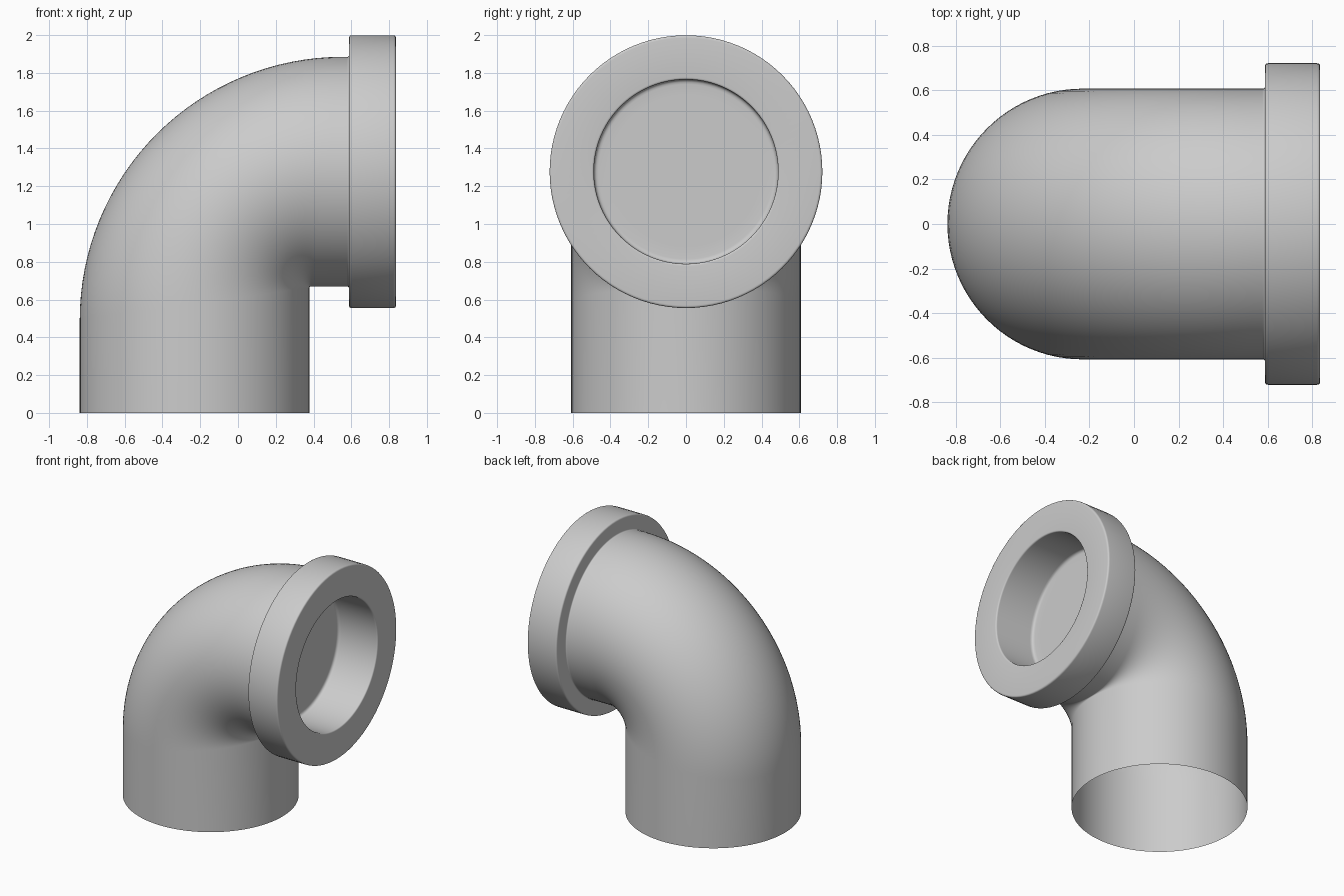
import bpy, bmesh, math
from mathutils import Vector

if "Cube" in bpy.data.objects:
    bpy.data.objects.remove(bpy.data.objects["Cube"])

SEG = 96            # sides around pipe and collar
PIPE_R = 0.608      # pipe radius
CX = -0.23          # x of the vertical axis
CZ = 1.277          # z of the horizontal axis


def skin(name, rings, cap_end=False):
    """Join equal closed rings of points into a smooth tube."""
    bm = bmesh.new()
    rows = [[bm.verts.new(p) for p in ring] for ring in rings]
    for a, b in zip(rows, rows[1:]):
        for i in range(SEG):
            j = (i + 1) % SEG
            bm.faces.new((a[i], a[j], b[j], b[i]))
    if cap_end:
        bm.faces.new(rows[-1])
    bmesh.ops.recalc_face_normals(bm, faces=bm.faces[:])
    mesh = bpy.data.meshes.new(name)
    bm.to_mesh(mesh)
    bm.free()
    obj = bpy.data.objects.new(name, mesh)
    bpy.context.collection.objects.link(obj)
    bpy.context.view_layer.objects.active = obj
    obj.select_set(True)
    bpy.ops.object.shade_smooth_by_angle(angle=math.radians(35))
    obj.select_set(False)
    return obj


def rounded(points, steps=4):
    """Round the corners of a profile of (x, r, corner size)."""
    out = []
    for k, (x, r, size) in enumerate(points):
        p = Vector((x, r))
        if size == 0:
            out.append(p)
            continue
        a = p + (Vector(points[k - 1][:2]) - p).normalized() * size
        b = p + (Vector(points[k + 1][:2]) - p).normalized() * size
        for s in range(steps + 1):
            t = s / steps
            out.append(a * (1 - t) ** 2 + p * 2 * t * (1 - t) + b * t * t)
    return out


angles = [2 * math.pi * i / SEG for i in range(SEG)]

# Elbow pipe: tight inner corner, wide outer sweep, open at the bottom
BEND = 32


def pipe_point(a, k):
    x = CX + PIPE_R * math.cos(a)
    y = PIPE_R * math.sin(a)
    z = CZ - PIPE_R * math.cos(a)
    radius = 0.006 + 1.14 * PIPE_R * (1 - math.cos(a))
    if k < 0:
        return (x, y, 0)
    if k > BEND:
        return (0.60, y, z)
    t = math.pi / 2 * k / BEND
    return (x + radius * (1 - math.cos(t)), y, z - radius * (1 - math.sin(t)))


skin("elbow_pipe", [[pipe_point(a, k) for a in angles] for k in range(-1, BEND + 2)])

# Collar with a recessed round socket
profile = rounded([
    (0.575, PIPE_R, 0),
    (0.588, PIPE_R, 0.01),
    (0.588, 0.722, 0.014),
    (0.836, 0.722, 0.014),
    (0.836, 0.488, 0.012),
    (0.505, 0.488, 0.025),
    (0.505, 0.400, 0),
])
skin("collar", [[(p.x, p.y * math.sin(a), CZ + p.y * math.cos(a)) for a in angles]
                for p in profile], cap_end=True)
